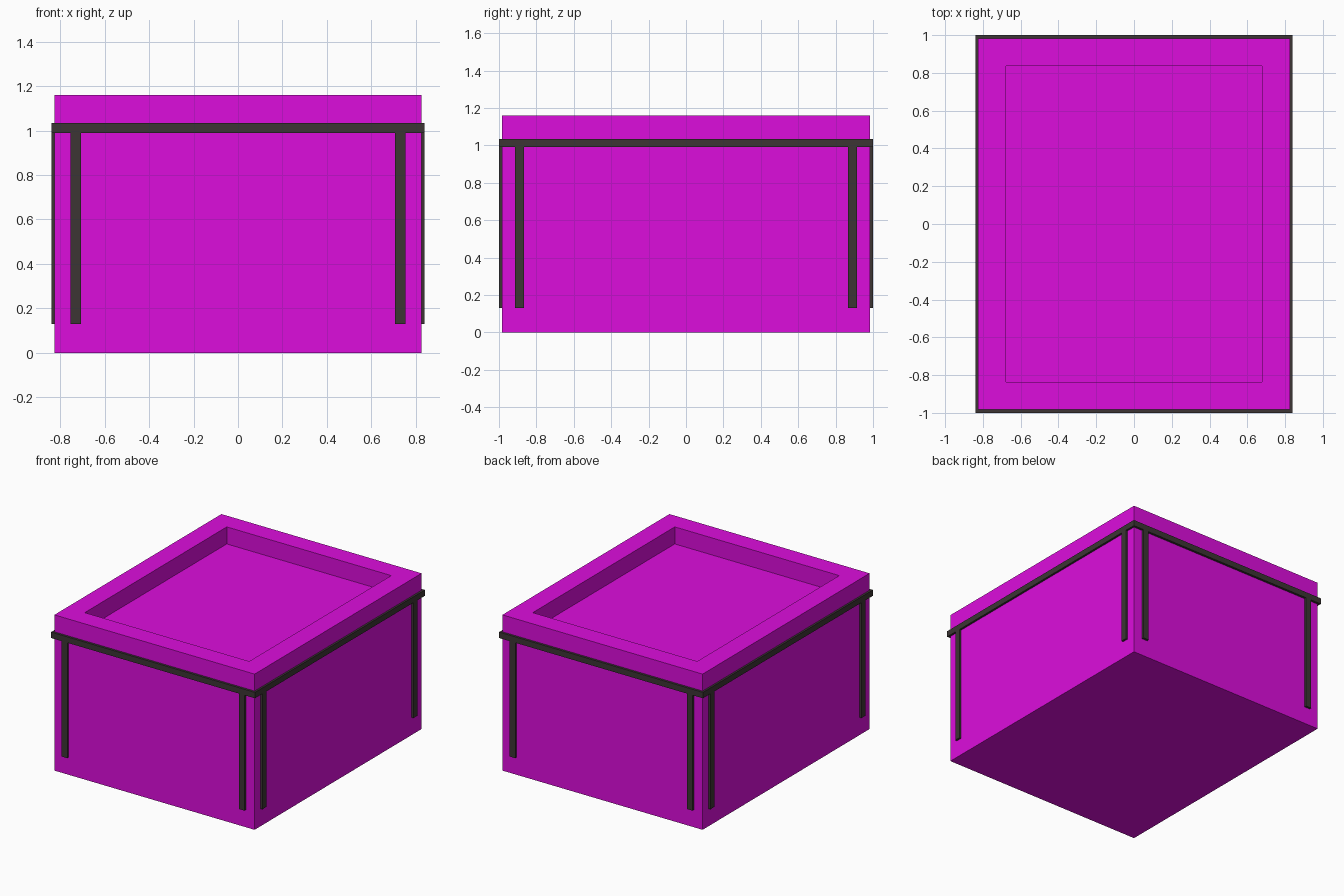
import bpy
import bmesh
from mathutils import Matrix, Vector

if "Cube" in bpy.data.objects:
    bpy.data.objects.remove(bpy.data.objects["Cube"])

BX, BY, TOP = 0.825, 0.983, 1.16      # body half sizes and height
OX, OY = 0.84, 1.0                    # outer half sizes of the trim


def material(name, color):
    mat = bpy.data.materials.new(name)
    mat.diffuse_color = color
    mat.use_nodes = True
    mat.node_tree.nodes["Principled BSDF"].inputs["Base Color"].default_value = mat.diffuse_color
    return mat


def add_box(bm, lo, hi):
    lo, hi = Vector(lo), Vector(hi)
    m = Matrix.Translation((lo + hi) / 2) @ Matrix.Diagonal((*(hi - lo), 1))
    return bmesh.ops.create_cube(bm, size=1, matrix=m)["verts"]


def finish(bm, name, mat):
    bmesh.ops.recalc_face_normals(bm, faces=bm.faces[:])
    mesh = bpy.data.meshes.new(name)
    bm.to_mesh(mesh)
    bm.free()
    mesh.materials.append(mat)
    obj = bpy.data.objects.new(name, mesh)
    bpy.context.collection.objects.link(obj)
    return obj


magenta = material("magenta", (0.72, 0.004, 0.72, 1))
dark = material("dark_grey", (0.045, 0.036, 0.034, 1))

# Body: box with a recessed top
bm = bmesh.new()
add_box(bm, (-BX, -BY, 0), (BX, BY, TOP))
top = max(bm.faces, key=lambda f: f.calc_center_median().z)
bmesh.ops.inset_region(bm, faces=[top], thickness=0.208)
floor = bmesh.ops.extrude_discrete_faces(bm, faces=[top])["faces"][0]
bmesh.ops.translate(bm, verts=floor.verts[:], vec=(0, 0, -0.127))
finish(bm, "planter_body", magenta)

# Horizontal band: rectangular ring around the body
bm = bmesh.new()
rings = []
for x, y in ((OX, OY), (BX, BY)):
    for z in (0.99, 1.034):
        rings.append([bm.verts.new((sx * x, sy * y, z))
                      for sx, sy in ((-1, -1), (1, -1), (1, 1), (-1, 1))])
ob, ot, ib, it = rings
for a, b in ((ob, ot), (ot, it), (it, ib), (ib, ob)):
    for i in range(4):
        j = (i + 1) % 4
        bm.faces.new((a[i], a[j], b[j], b[i]))
finish(bm, "band", dark)

# Vertical strips: two near each corner, mirrored to all four corners
bm = bmesh.new()
add_box(bm, (0.707, BY, 0.13), (0.753, OY, 0.99))
add_box(bm, (BX, 0.867, 0.13), (OX, 0.913, 0.99))
strips = finish(bm, "corner_strips", dark)
mirror = strips.modifiers.new("mirror", 'MIRROR')
mirror.use_axis = (True, True, False)
mirror.use_mirror_merge = False
